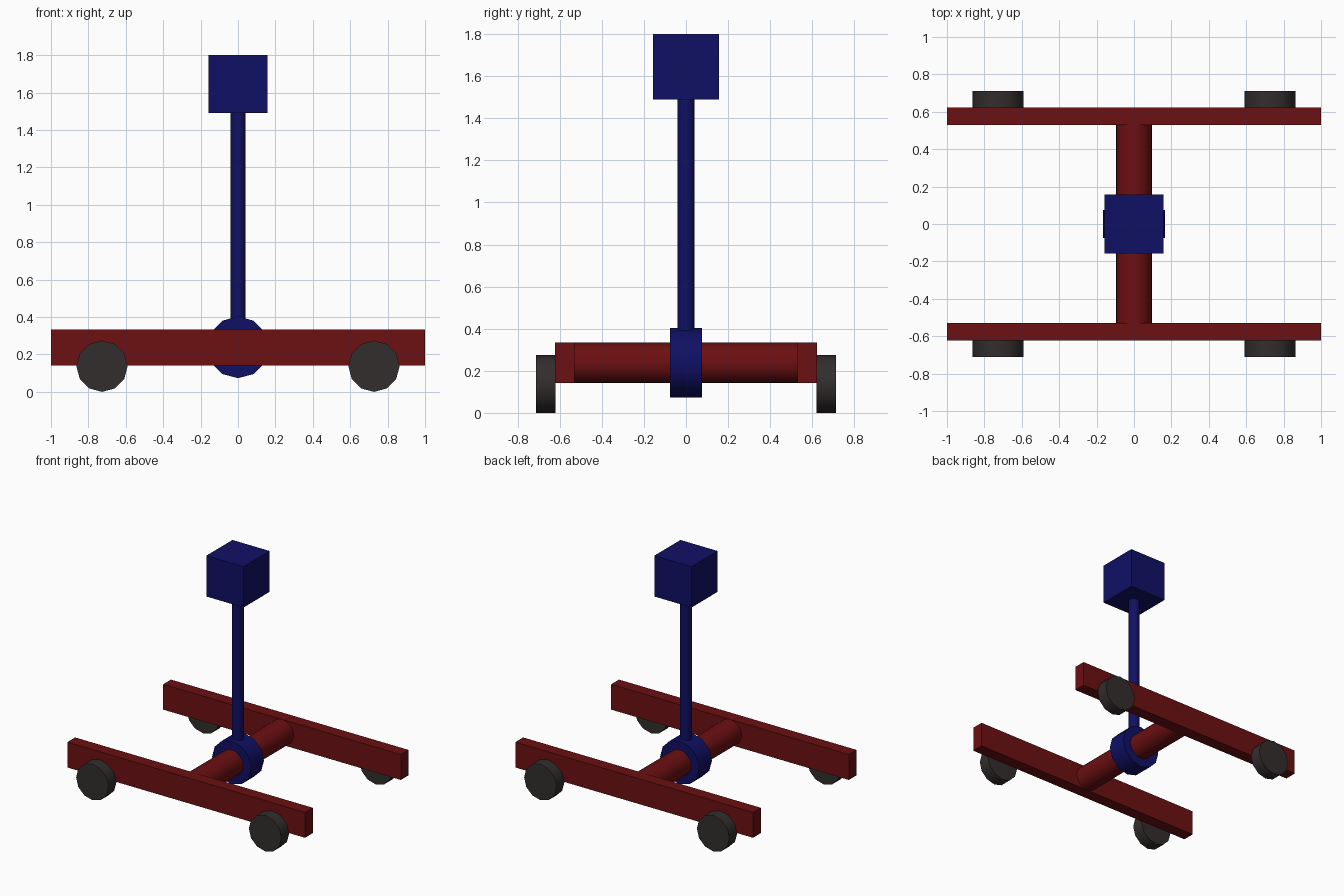
import bpy
from math import pi, radians

if "Cube" in bpy.data.objects:
    bpy.data.objects.remove(bpy.data.objects["Cube"])


def material(name, rgb):
    m = bpy.data.materials.new(name)
    m.diffuse_color = (*rgb, 1)
    m.use_nodes = True
    m.node_tree.nodes["Principled BSDF"].inputs["Base Color"].default_value = m.diffuse_color
    return m


RED = material("red_paint", (0.15, 0.005, 0.006))
BLUE = material("blue_paint", (0.005, 0.005, 0.13))
DARK = material("dark_rubber", (0.032, 0.027, 0.026))


def box(name, loc, size, mat):
    bpy.ops.mesh.primitive_cube_add(size=1, location=loc)
    ob = bpy.context.object
    ob.name = name
    ob.scale = size
    bpy.ops.object.transform_apply(location=False, rotation=False, scale=True)
    ob.data.materials.append(mat)


def cylinder(name, loc, radius, length, mat, along_y=True, sides=12):
    rot = (pi / 2, 0, 0) if along_y else (0, 0, 0)
    bpy.ops.mesh.primitive_cylinder_add(vertices=sides, radius=radius, depth=length,
                                        location=loc, rotation=rot)
    ob = bpy.context.object
    ob.name = name
    ob.data.materials.append(mat)
    bpy.ops.object.shade_smooth_by_angle(angle=radians(40))


HUB_Z = 0.238

# Side rails, each with two wheels on its outer face
for side, sy in (("front", -1), ("back", 1)):
    box(f"{side}_rail", (0, sy * 0.576, HUB_Z), (2, 0.093, 0.193), RED)
    for end, sx in (("left", -1), ("right", 1)):
        cylinder(f"{side}_{end}_wheel", (sx * 0.727, sy * 0.6655, 0.137),
                 0.137, 0.093, DARK)

# Axle joining the rails, with the pivot hub around it
cylinder("axle", (0, 0, HUB_Z), 0.096, 1.08, RED, sides=24)
cylinder("pivot_hub", (0, 0, HUB_Z), 0.165, 0.152, BLUE)

# Upright pole carrying the top weight
cylinder("pole", (0, 0, 0.935), 0.041, 1.13, BLUE, along_y=False, sides=16)
box("top_weight", (0, 0, 1.645), (0.314, 0.314, 0.31), BLUE)
